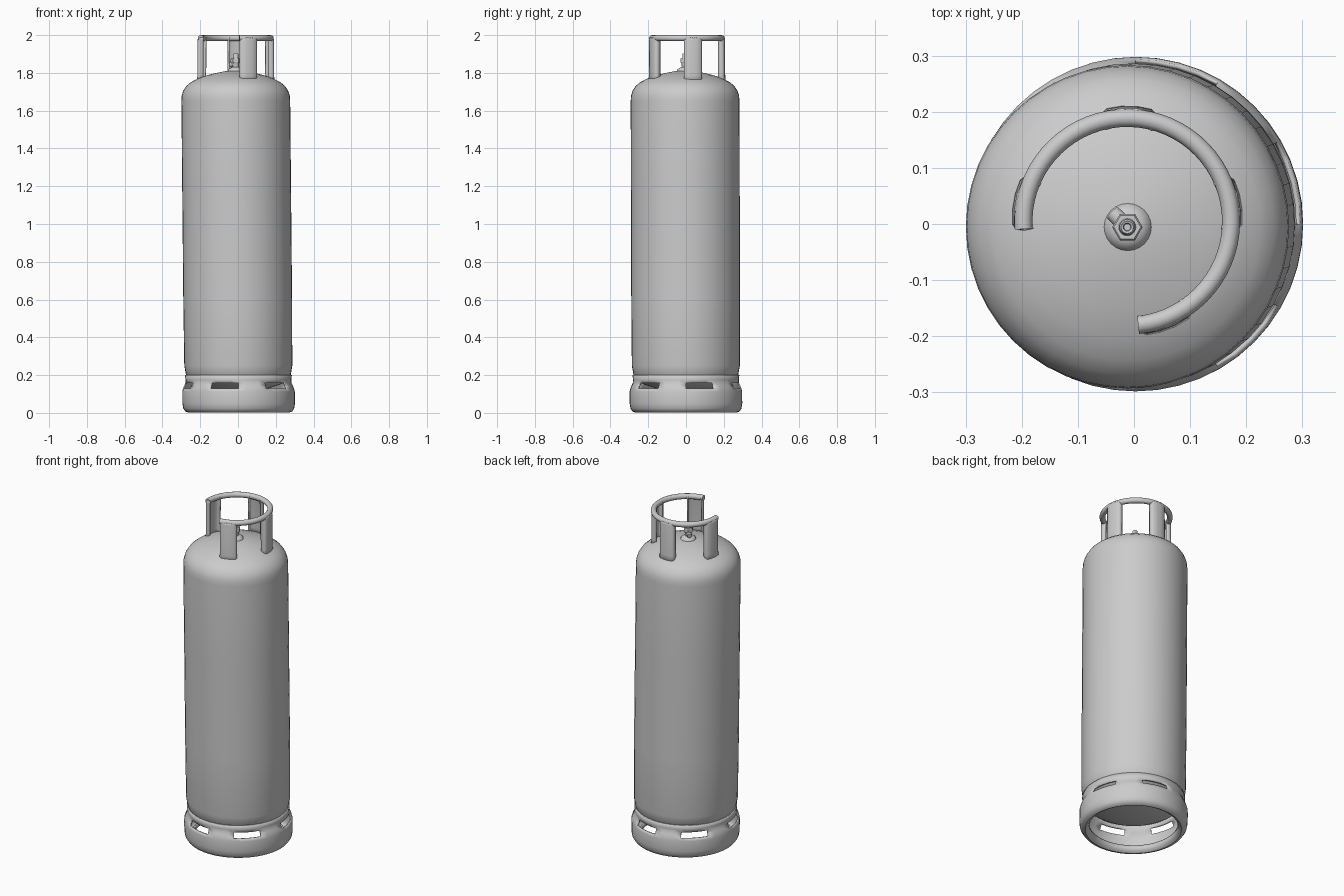
import bpy, bmesh
from math import sin, cos, pi, radians
from mathutils import Vector

if "Cube" in bpy.data.objects:
    bpy.data.objects.remove(bpy.data.objects["Cube"])

SEG = 48


def lean(x, y, z):
    # the whole tank leans very slightly to the left and front
    return Vector((x + 0.004 - 0.0095 * z, y - 0.003 * z, z))


def finish(name, bm, angle=40, thick=0, bevel=0):
    bmesh.ops.remove_doubles(bm, verts=bm.verts, dist=1e-5)
    bmesh.ops.recalc_face_normals(bm, faces=bm.faces)
    me = bpy.data.meshes.new(name)
    bm.to_mesh(me)
    bm.free()
    ob = bpy.data.objects.new(name, me)
    bpy.context.collection.objects.link(ob)
    if thick:
        m = ob.modifiers.new("thickness", 'SOLIDIFY')
        m.thickness, m.offset = thick, 0
    if bevel:
        m = ob.modifiers.new("bevel", 'BEVEL')
        m.width, m.segments = bevel, 2
    bpy.ops.object.select_all(action='DESELECT')
    bpy.context.view_layer.objects.active = ob
    ob.select_set(True)
    bpy.ops.object.shade_smooth_by_angle(angle=radians(angle))
    return ob


def skin(bm, rows, closed=True, skip=lambda i, j: False):
    # bridge rows of points with quads (or triangles at the poles)
    vs = [[bm.verts.new(p) for p in row] for row in rows]
    n = len(rows[0])
    for i in range(len(rows) - 1):
        for j in range(n if closed else n - 1):
            if not skip(i, j):
                k = (j + 1) % n
                bm.faces.new((vs[i][j], vs[i][k], vs[i + 1][k], vs[i + 1][j]))
    return vs


def lathe(name, profile, cx=0, cy=0, seg=SEG, angle=40, thick=0, skip=lambda i, j: False):
    bm = bmesh.new()
    rows = [[lean(cx + r * cos(2 * pi * j / seg), cy + r * sin(2 * pi * j / seg), z)
             for j in range(seg)] for r, z in profile]
    skin(bm, rows, True, skip)
    bmesh.ops.dissolve_degenerate(bm, edges=bm.edges, dist=1e-6)
    return finish(name, bm, angle, thick)


# pressure vessel with domed ends
lathe("tank_body", [(0, 0.115), (0.08, 0.118), (0.16, 0.13), (0.22, 0.15), (0.255, 0.17),
                    (0.277, 0.20), (0.286, 0.25), (0.288, 0.6), (0.288, 1.2), (0.288, 1.65),
                    (0.286, 1.68), (0.278, 1.705), (0.262, 1.73), (0.238, 1.75), (0.20, 1.77),
                    (0.15, 1.788), (0.10, 1.80), (0.05, 1.81), (0, 1.813)])

# foot ring with a rolled lower lip and six ventilation slots
foot = [(0.279, 0.20), (0.276, 0.175), (0.277, 0.158), (0.284, 0.143), (0.290, 0.128),
        (0.294, 0.112), (0.294, 0.05), (0.290, 0.025), (0.280, 0.010), (0.265, 0.005),
        (0.252, 0.012), (0.246, 0.026), (0.248, 0.040)]
lathe("foot_ring", foot, thick=0.008,
      skip=lambda i, j: i in (2, 3) and j % 8 < 4)

# guard collar: open ring of round tube
CX, CY, R = -0.012, 0.004, 0.185
bm = bmesh.new()
rows = []
for i in range(49):
    a = radians(-84 + 268 * i / 48)
    rows.append([(CX + (R + 0.016 * cos(t)) * cos(a), CY + (R + 0.016 * cos(t)) * sin(a),
                  1.984 + 0.016 * sin(t)) for t in [2 * pi * k / 12 for k in range(12)]])
vs = skin(bm, rows)
bm.faces.new(vs[0])
bm.faces.new(vs[-1])
finish("collar_tube", bm)


# guard legs: curved plates with both edges folded inward
def leg(name, centre):
    section = [(-13, 0.172), (-13.6, 0.186), (-13, 0.195), (-11, 0.199), (-4, 0.200)]
    section += [(-a, r) for a, r in reversed(section)]
    bm = bmesh.new()
    rows = []
    for z, dr in ((1.74, 0.004), (1.79, 0), (1.975, -0.001), (1.988, -0.004)):
        rows.append([(CX + (r + dr) * cos(radians(centre + a)),
                      CY + (r + dr) * sin(radians(centre + a)), z) for a, r in section])
    skin(bm, rows, closed=False)
    finish(name, bm, 50, thick=0.008)


for side, centre in (("right", 10), ("back", 89), ("left", 170), ("front", -69)):
    leg("collar_leg_" + side, centre)

# valve: boss, hexagonal nut, stem with a recessed top, side outlet
VX, VY = 0.002, 0.0
lathe("valve_boss", [(0.045, 1.80), (0.040, 1.818), (0.030, 1.826), (0.020, 1.83), (0, 1.83)],
      VX, VY, 24)
lathe("valve_stem", [(0.017, 1.82), (0.017, 1.85), (0.020, 1.86), (0.020, 1.87), (0.014, 1.88),
                     (0.014, 1.898), (0.011, 1.902), (0.007, 1.90), (0.006, 1.885), (0, 1.885)],
      VX, VY, 20)
lathe("valve_nut", [(0, 1.852), (0.024, 1.852), (0.027, 1.856), (0.027, 1.874),
                    (0.024, 1.878), (0, 1.878)], VX, VY, 6, angle=20)
bm = bmesh.new()
bmesh.ops.create_cone(bm, cap_ends=True, segments=16, radius1=0.014, radius2=0.014, depth=0.04)
axis = Vector((-0.72, 0.69, -0.15))
quat = axis.to_track_quat('Z', 'Y')
for v in bm.verts:
    v.co = quat @ v.co + lean(VX, VY, 1.848) + axis * 0.018
finish("valve_outlet", bm, 40, bevel=0.002)
